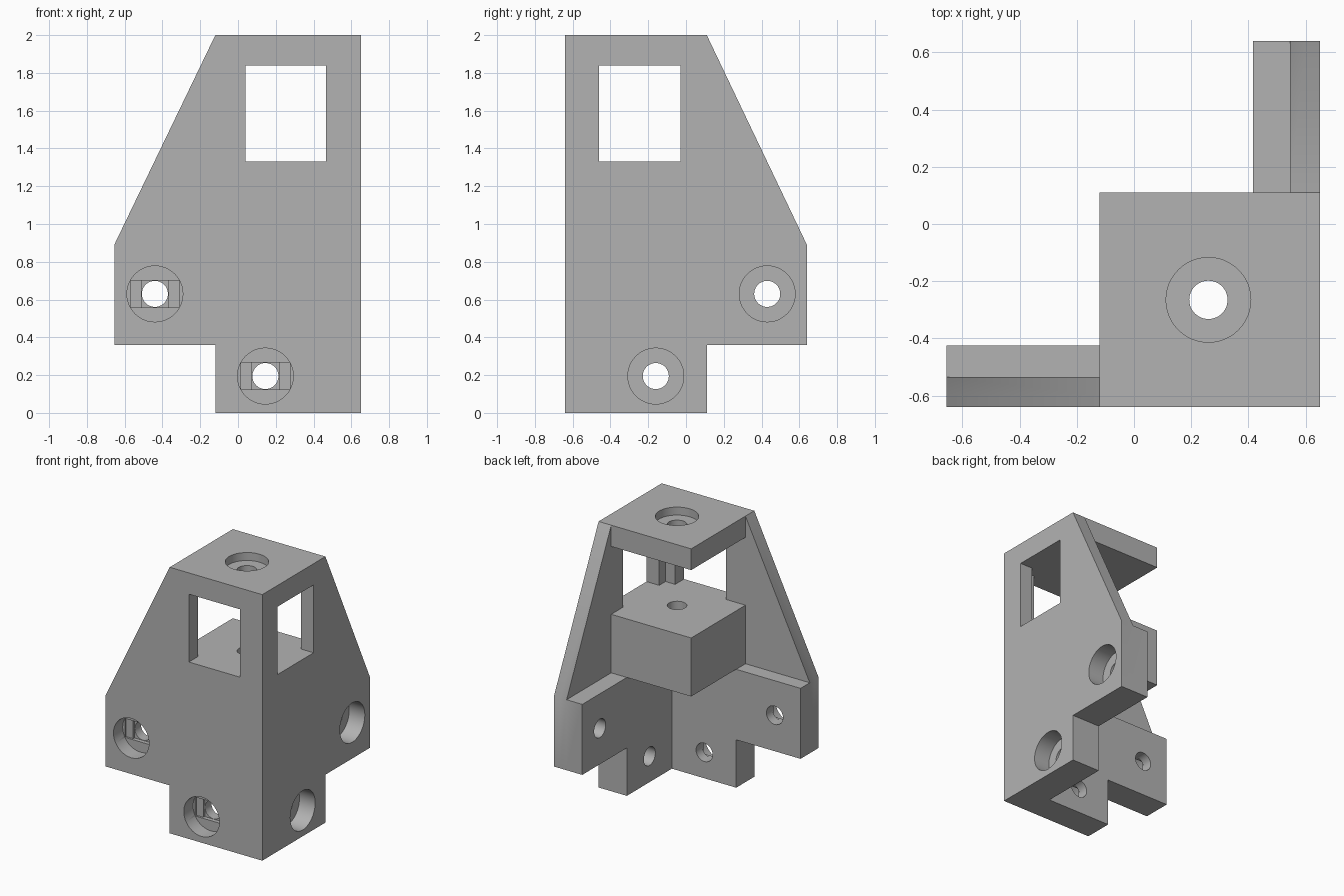
import bpy
import bmesh
from mathutils import Vector, Matrix

if "Cube" in bpy.data.objects:
    bpy.data.objects.remove(bpy.data.objects["Cube"], do_unlink=True)

grey = bpy.data.materials.new("plain grey")
grey.use_nodes = True
grey.diffuse_color = (0.45, 0.45, 0.45, 1)
grey.node_tree.nodes["Principled BSDF"].inputs["Base Color"].default_value = grey.diffuse_color


def finish(name, bm):
    bmesh.ops.recalc_face_normals(bm, faces=bm.faces)
    mesh = bpy.data.meshes.new(name)
    bm.to_mesh(mesh)
    bm.free()
    mesh.materials.append(grey)
    obj = bpy.data.objects.new(name, mesh)
    bpy.context.collection.objects.link(obj)
    return obj


def prism(name, outline, axis, start, end):
    """Extrude a (horizontal, z) outline along x or y."""
    bm = bmesh.new()
    place = (lambda h, z: (h, start, z)) if axis == "y" else (lambda h, z: (start, h, z))
    face = bm.faces.new([bm.verts.new(place(h, z)) for h, z in outline])
    moved = bmesh.ops.extrude_face_region(bm, geom=[face])["geom"]
    step = Vector((0, end - start, 0) if axis == "y" else (end - start, 0, 0))
    bmesh.ops.translate(bm, vec=step, verts=[v for v in moved if isinstance(v, bmesh.types.BMVert)])
    return finish(name, bm)


def box(name, x, y, z):
    return prism(name, [(x[0], z[0]), (x[1], z[0]), (x[1], z[1]), (x[0], z[1])], "y", *y)


def cylinder(name, centre, radius, length, axis):
    bm = bmesh.new()
    turn = {"x": Matrix.Rotation(1.5707963, 4, "Y"),
            "y": Matrix.Rotation(1.5707963, 4, "X"), "z": Matrix()}[axis]
    bmesh.ops.create_cone(bm, cap_ends=True, segments=48, radius1=radius, radius2=radius,
                          depth=length, matrix=Matrix.Translation(centre) @ turn)
    return finish(name, bm)


def combine(target, other, operation):
    mod = target.modifiers.new(operation, "BOOLEAN")
    mod.operation, mod.solver, mod.object = operation, "EXACT", other
    bpy.context.view_layer.objects.active = target
    bpy.ops.object.modifier_apply(modifier=mod.name)
    bpy.data.objects.remove(other, do_unlink=True)


def wall_outline(tip, step, corner):
    return [(tip, 0.36), (step, 0.36), (step, 0), (corner, 0), (corner, 2), (step, 2), (tip, 0.89)]


def foot_outline(tip, step, corner):
    return [(tip, 0.36), (step, 0.36), (step, 0), (corner, 0), (corner, 0.89), (tip, 0.89)]


# Thin walls, thick feet, top plate and hanging block joined into one solid
bracket = prism("corner_bracket", wall_outline(-0.655, -0.12, 0.65), "y", -0.64, -0.535)
for part in (
    prism("side_wall", wall_outline(0.64, 0.11, -0.6), "x", 0.545, 0.65),
    prism("front_foot", foot_outline(-0.655, -0.12, 0.6), "y", -0.6, -0.425),
    prism("side_foot", foot_outline(0.64, 0.11, -0.6), "x", 0.415, 0.6),
    box("top_plate", (-0.12, 0.6), (-0.6, 0.11), (1.84, 2)),
    box("centre_block", (-0.12, 0.6), (-0.6, 0.11), (0.89, 1.33)),
):
    combine(bracket, part, "UNION")

# Windows
cutters = [
    box("front_window", (0.04, 0.465), (-0.8, -0.5), (1.33, 1.84)),
    box("side_window", (0.5, 0.8), (-0.46, -0.03), (1.33, 1.84)),
]

# Counterbored screw holes, the front ones with stepped floors
for x, z in ((-0.44, 0.63), (0.145, 0.195)):
    cutters += [
        cylinder("front_bore", (x, -0.64, z), 0.148, 0.22, "y"),
        box("front_slot", (x - 0.13, x + 0.13), (-0.56, -0.515), (z - 0.071, z + 0.071)),
        box("front_square", (x - 0.071, x + 0.071), (-0.56, -0.5), (z - 0.071, z + 0.071)),
        cylinder("front_hole", (x, -0.5, z), 0.069, 0.5, "y"),
    ]
for y, z in ((0.43, 0.63), (-0.16, 0.195)):
    cutters += [
        cylinder("side_bore", (0.65, y, z), 0.148, 0.26, "x"),
        cylinder("side_hole", (0.5, y, z), 0.069, 0.5, "x"),
    ]
cutters += [
    cylinder("top_bore", (0.26, -0.265, 2), 0.148, 0.12, "z"),
    cylinder("centre_hole", (0.26, -0.265, 1.5), 0.067, 1.4, "z"),
]
for cutter in cutters:
    combine(bracket, cutter, "DIFFERENCE")

# Tidy the faces and shade the bores smooth
bm = bmesh.new()
bm.from_mesh(bracket.data)
bmesh.ops.remove_doubles(bm, verts=bm.verts, dist=0.0001)
bm.to_mesh(bracket.data)
bm.free()
bpy.ops.object.select_all(action="DESELECT")
bracket.select_set(True)
bpy.context.view_layer.objects.active = bracket
bpy.ops.object.shade_smooth_by_angle(angle=0.5)
